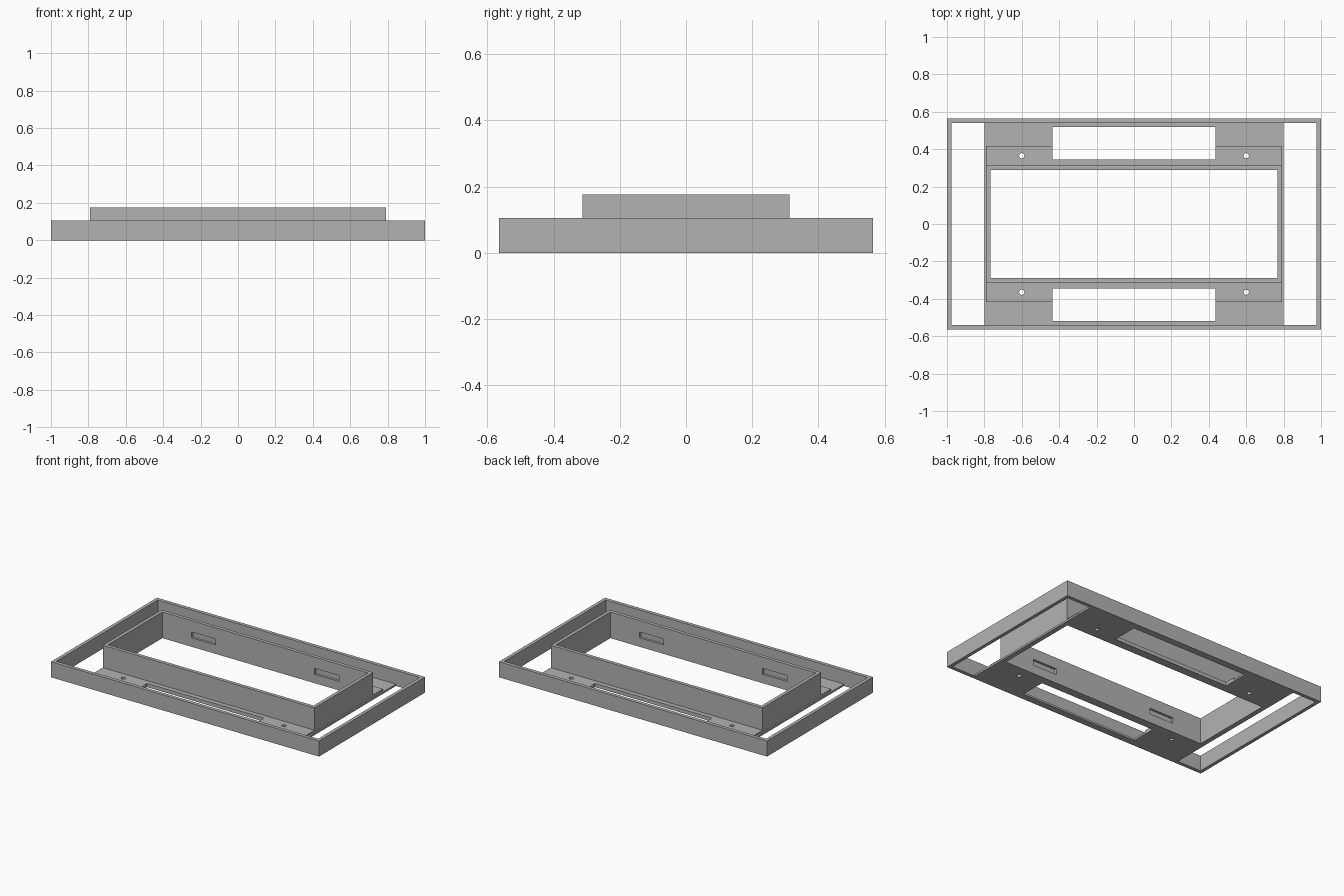
import bpy

cube = bpy.data.objects.get("Cube")
if cube:
    bpy.data.objects.remove(cube, do_unlink=True)

grey = bpy.data.materials.new("plain grey")
grey.use_nodes = True
grey.diffuse_color = (0.45, 0.45, 0.45, 1)
grey.node_tree.nodes["Principled BSDF"].inputs["Base Color"].default_value = grey.diffuse_color


def box(name, x, y, z):
    """Box between the given (low, high) limits on each axis."""
    bpy.ops.mesh.primitive_cube_add(size=1)
    ob = bpy.context.object
    ob.name = name
    for i, (lo, hi) in enumerate((x, y, z)):
        ob.location[i] = (lo + hi) / 2
        ob.scale[i] = hi - lo
    bpy.ops.object.transform_apply(location=True, rotation=False, scale=True)
    ob.data.materials.append(grey)
    return ob


def cut(target, cutter):
    """Subtract the cutter from the target, then discard the cutter."""
    cutter.hide_render = True
    mod = target.modifiers.new("cut", "BOOLEAN")
    mod.operation = "DIFFERENCE"
    mod.solver = "EXACT"
    mod.object = cutter
    bpy.context.view_layer.objects.active = target
    bpy.ops.object.modifier_apply(modifier=mod.name)
    bpy.data.objects.remove(cutter, do_unlink=True)


def sym(v):
    return (-v, v)


def span(a, b, side):
    return tuple(sorted((a * side, b * side)))


def frame(name, outer, inner, z):
    ob = box(name, sym(outer[0]), sym(outer[1]), z)
    cut(ob, box("cutter", sym(inner[0]), sym(inner[1]), (z[0] - 0.1, z[1] + 0.1)))
    return ob


PLATE, STRIP, RIM, TOP = 0.013, 0.025, 0.105, 0.176
THROUGH = (-0.1, 0.1)

# Outer rim, base plate with its window, and the raised collar round it
frame("outer_rim", (1, 0.565), (0.977, 0.541), (0, RIM))
plate = frame("base_plate", (0.8, 0.541), (0.767, 0.289), (0, PLATE))
collar = frame("inner_collar", (0.79, 0.313), (0.767, 0.289), (PLATE, TOP))

for side in (-1, 1):
    # Raised mounting strip beside each long collar wall
    strip = box("mounting_strip", sym(0.79), span(0.313, 0.416, side), (PLATE, STRIP))
    for part in (plate, strip):
        # Long slot and two round screw holes
        cut(part, box("cutter", sym(0.436), span(0.345, 0.519, side), THROUGH))
        for x in sym(0.6):
            bpy.ops.mesh.primitive_cylinder_add(
                vertices=24, radius=0.014, depth=0.3, location=(x, 0.365 * side, 0))
            cut(part, bpy.context.object)
    # Blind latch pockets on the inside of the collar
    for end in (-1, 1):
        cut(collar, box("cutter", span(0.37, 0.55, end), span(0.27, 0.304, side), (0.06, 0.1)))
